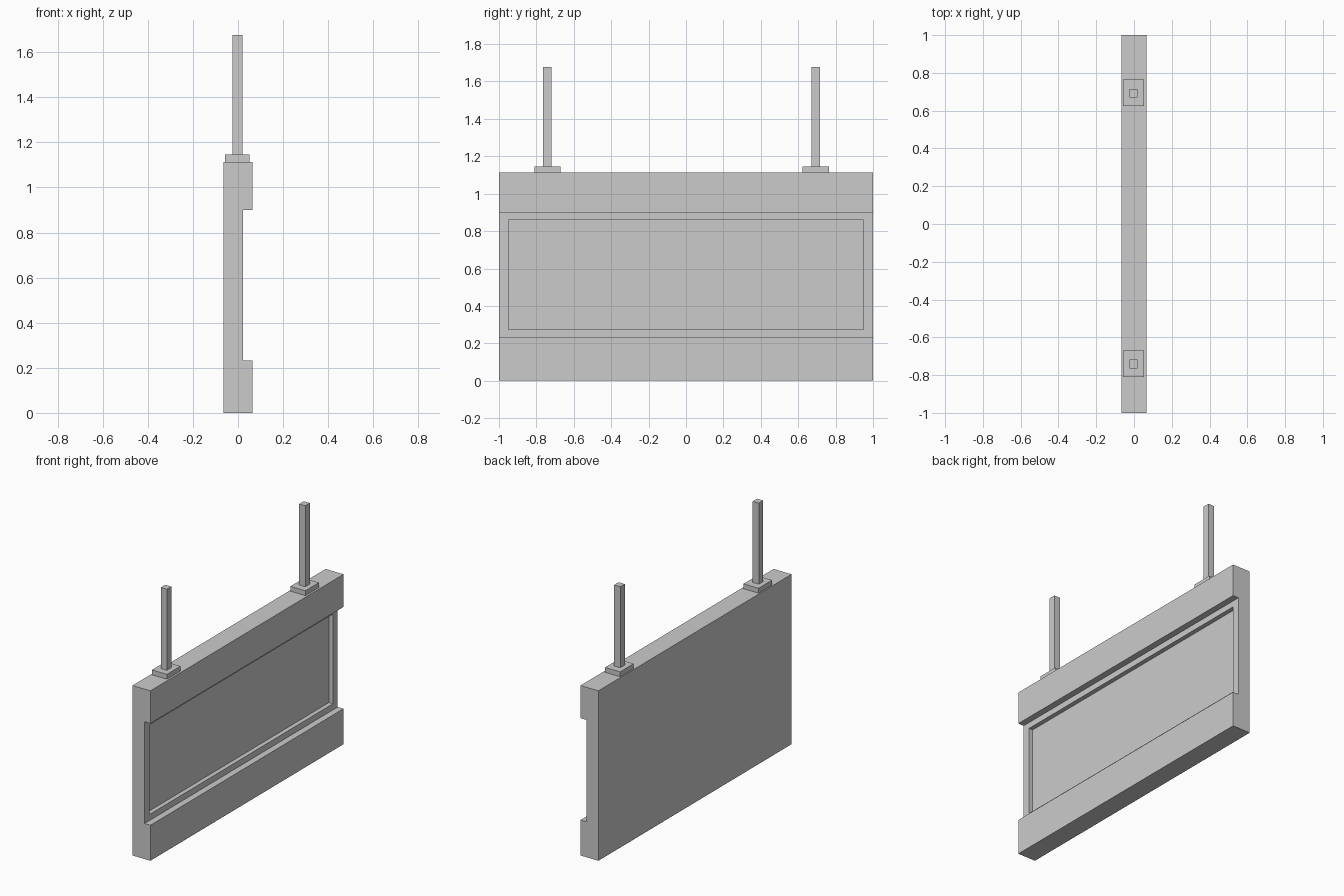
import bpy, bmesh

if "Cube" in bpy.data.objects:
    bpy.data.objects.remove(bpy.data.objects["Cube"])

BODY_TOP, BASE_TOP, POST_TOP = 1.114, 1.146, 1.677


def finish(name, bm):
    bmesh.ops.recalc_face_normals(bm, faces=bm.faces)
    mesh = bpy.data.meshes.new(name)
    bm.to_mesh(mesh)
    bm.free()
    bpy.context.collection.objects.link(bpy.data.objects.new(name, mesh))


def box(name, x, y, z):
    """Box from (min, max) ranges."""
    bm = bmesh.new()
    bmesh.ops.create_cube(bm, size=1)
    for v in bm.verts:
        v.co = [r[0] if c < 0 else r[1] for c, r in zip(v.co, (x, y, z))]
    finish(name, bm)


# Sign board: stepped side profile extruded along y
bm = bmesh.new()
profile = [(-0.065, 0), (0.065, 0), (0.065, 0.233), (0.023, 0.233),
           (0.023, 0.90), (0.065, 0.90), (0.065, BODY_TOP), (-0.065, BODY_TOP)]
side = bm.faces.new([bm.verts.new((x, -1, z)) for x, z in profile])
new = bmesh.ops.extrude_face_region(bm, geom=[side])["geom"]
bmesh.ops.translate(bm, verts=[g for g in new if isinstance(g, bmesh.types.BMVert)],
                    vec=(0, 2, 0))
bmesh.ops.recalc_face_normals(bm, faces=bm.faces)

# Sunken display panel: inset a rim, then push the panel back
panel = next(f for f in bm.faces
             if all(abs(v.co.x - 0.023) < 1e-4 for v in f.verts))
bmesh.ops.inset_region(bm, faces=[panel], thickness=0.04)
for v in panel.verts:
    v.co.y = 0.95 if v.co.y > 0 else -0.95
    v.co.z = 0.86 if v.co.z > 0.5 else 0.273
bmesh.ops.inset_region(bm, faces=[panel], thickness=0)
for v in panel.verts:
    v.co.x = -0.006
finish("sign_board", bm)

# Hanging posts with square mounting plates
for label, y in (("front", -0.74), ("back", 0.694)):
    box(label + "_mount_plate", (-0.057, 0.052), (y - 0.07, y + 0.07),
        (BODY_TOP, BASE_TOP))
    box(label + "_hanging_post", (-0.025, 0.019), (y - 0.024, y + 0.022),
        (BASE_TOP, POST_TOP))
